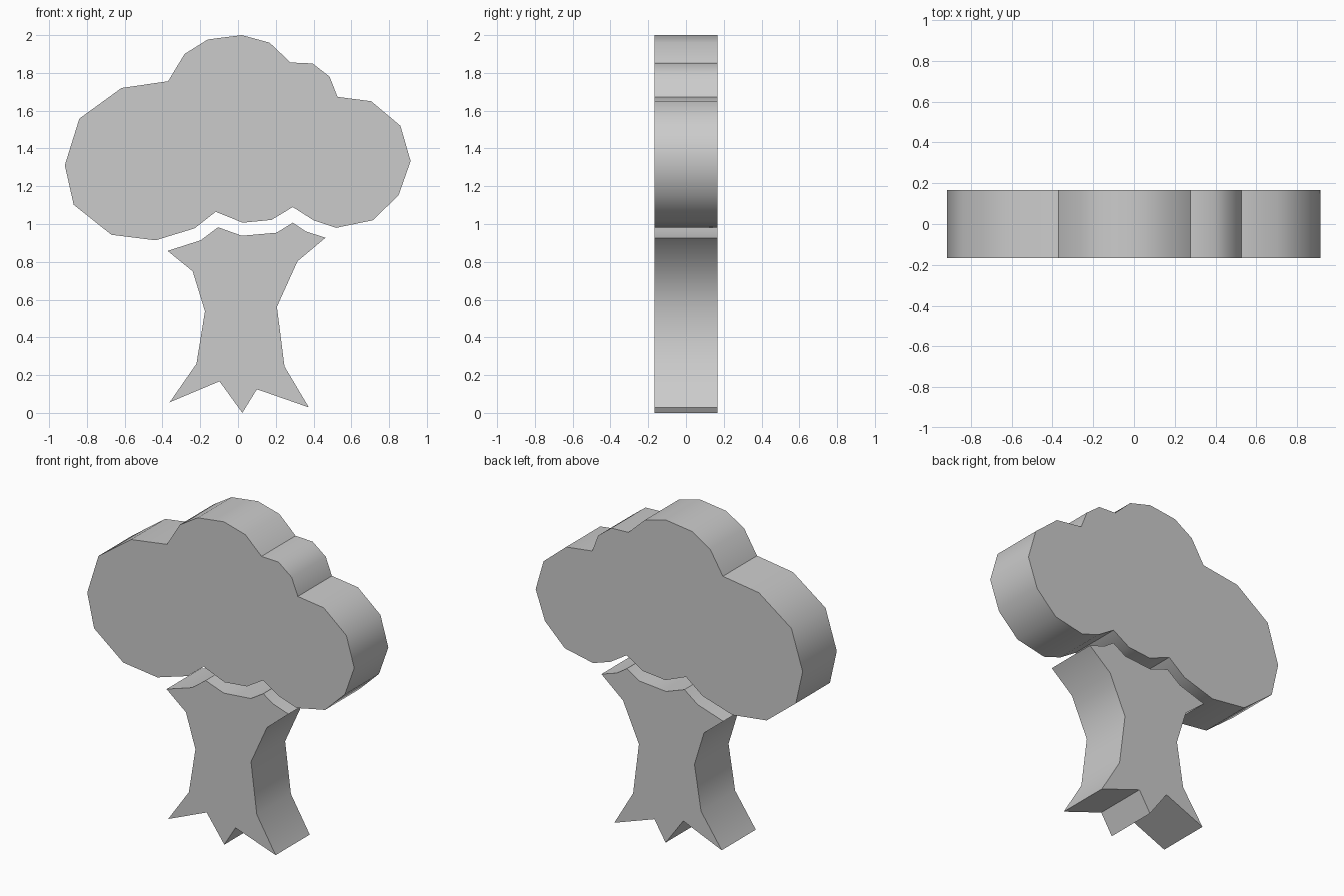
import bpy, bmesh, math
from mathutils import Vector

HALF_DEPTH = 0.167


def slab(name, outline):
    """Extrude an x-z outline along y, centred on y = 0."""
    bm = bmesh.new()
    face = bm.faces.new([bm.verts.new((x, -HALF_DEPTH, z)) for x, z in outline])
    ext = bmesh.ops.extrude_face_region(bm, geom=[face], use_keep_orig=True)
    back = [g for g in ext["geom"] if isinstance(g, bmesh.types.BMVert)]
    bmesh.ops.translate(bm, verts=back, vec=Vector((0, 2 * HALF_DEPTH, 0)))
    bmesh.ops.recalc_face_normals(bm, faces=bm.faces[:])
    mesh = bpy.data.meshes.new(name)
    bm.to_mesh(mesh)
    bm.free()
    obj = bpy.data.objects.new(name, mesh)
    bpy.context.collection.objects.link(obj)
    bpy.ops.object.select_all(action='DESELECT')
    obj.select_set(True)
    bpy.context.view_layer.objects.active = obj
    bpy.ops.object.shade_smooth_by_angle(angle=math.radians(40))
    return obj


# Leafy crown: clockwise from the top
slab("crown", [
    (0.02, 2.0), (0.167, 1.96), (0.278, 1.855), (0.395, 1.85), (0.485, 1.78),
    (0.527, 1.673), (0.705, 1.65), (0.86, 1.52), (0.914, 1.333), (0.85, 1.152),
    (0.714, 1.02), (0.52, 0.98), (0.40, 1.02), (0.29, 1.09), (0.178, 1.022),
    (0.025, 1.007), (-0.118, 1.065), (-0.23, 0.977), (-0.436, 0.914),
    (-0.67, 0.943), (-0.87, 1.102), (-0.917, 1.311), (-0.84, 1.558),
    (-0.617, 1.72), (-0.37, 1.756), (-0.283, 1.9), (-0.16, 1.977)])

# Trunk with branch stubs and roots: clockwise from the upper left
slab("trunk", [
    (-0.373, 0.858), (-0.198, 0.914), (-0.106, 0.983), (0.02, 0.938),
    (0.204, 0.954), (0.29, 1.007), (0.357, 0.962), (0.463, 0.927),
    (0.315, 0.803), (0.206, 0.562), (0.246, 0.246), (0.375, 0.029),
    (0.10, 0.125), (0.023, 0.0), (-0.098, 0.167), (-0.362, 0.056),
    (-0.22, 0.26), (-0.175, 0.538), (-0.24, 0.75)])
